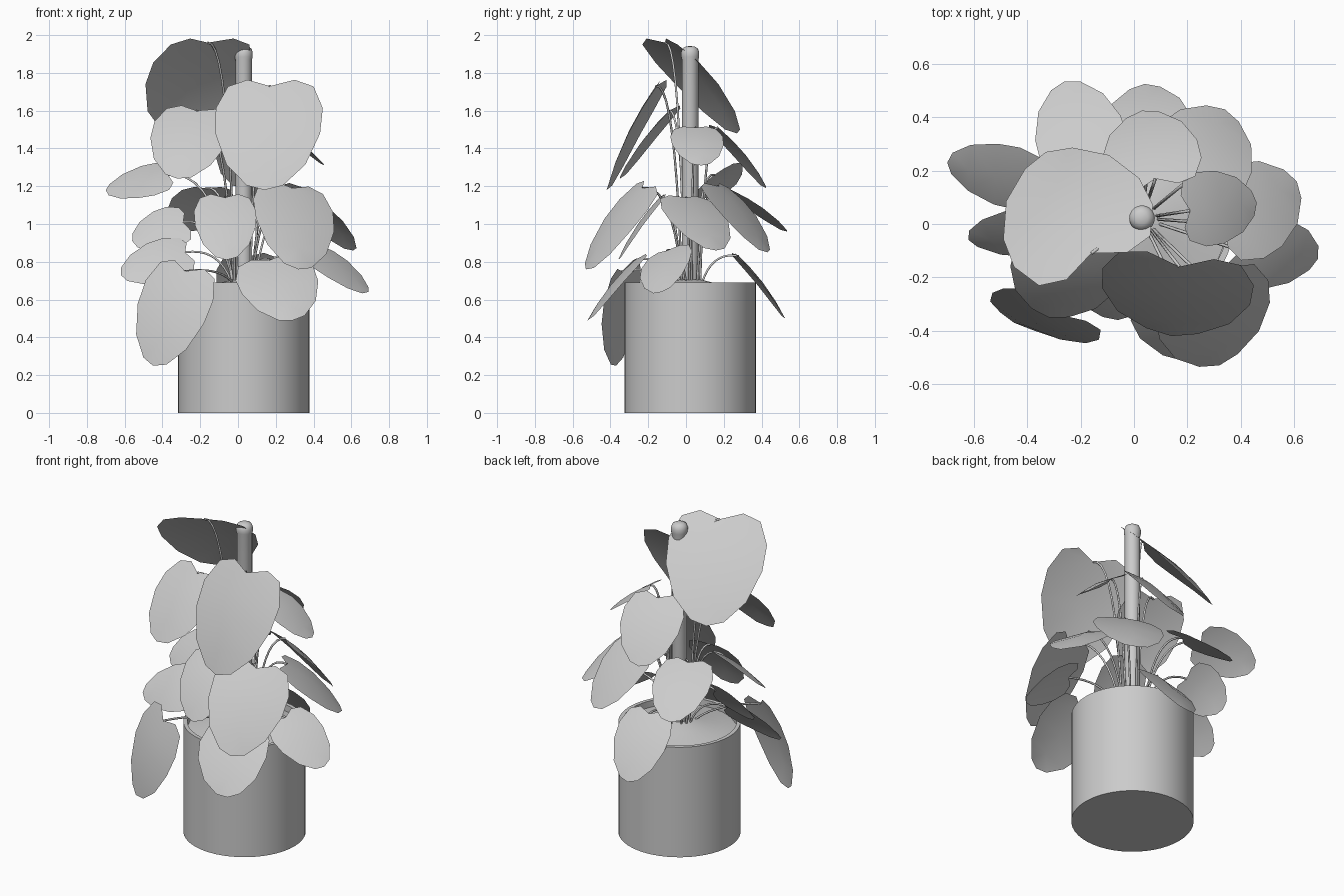
import bpy, bmesh, math
from mathutils import Vector

if "Cube" in bpy.data.objects:
    bpy.data.objects.remove(bpy.data.objects["Cube"])

CX, CY = 0.03, 0.022          # pot and pole axis


def finish(name, bm, angle=40):
    bmesh.ops.recalc_face_normals(bm, faces=bm.faces[:])
    me = bpy.data.meshes.new(name)
    bm.to_mesh(me)
    bm.free()
    ob = bpy.data.objects.new(name, me)
    bpy.context.collection.objects.link(ob)
    bpy.ops.object.select_all(action='DESELECT')
    ob.select_set(True)
    bpy.context.view_layer.objects.active = ob
    bpy.ops.object.shade_smooth_by_angle(angle=math.radians(angle))
    return ob


def lathe(name, profile, sides):
    bm = bmesh.new()
    vs = [bm.verts.new((CX + r, CY, z)) for r, z in profile]
    es = [bm.edges.new(p) for p in zip(vs, vs[1:])]
    bmesh.ops.spin(bm, geom=vs + es, cent=(CX, CY, 0), axis=(0, 0, 1),
                   angle=math.tau, steps=sides, use_merge=True)
    bmesh.ops.remove_doubles(bm, verts=bm.verts[:], dist=1e-5)
    return finish(name, bm)


# Half outline of a heart-shaped leaf (across, along) and its midrib stations
HALF = [(.22, -.08), (.4, -.02), (.5, .2), (.49, .45), (.37, .75), (.17, .95)]
RIB = [0, .2, .45, .75, 1]


def leaf(name, notch, tip, width, side=None):
    n0, t0 = Vector(notch), Vector(tip)
    axis = t0 - n0
    length = axis.length
    a = axis.normalized()
    s = Vector(side) if side else Vector((-axis.y, axis.x, 0))
    s = (s - a * s.dot(a)).normalized()
    nrm = s.cross(a)
    if nrm.z < 0:
        nrm.negate()
    bm = bmesh.new()

    def vert(u, v):
        h = .18 * length * v * (1 - v) - .12 * width * abs(u)
        return bm.verts.new(n0 + s * u * width + a * v * length + nrm * h)

    m = [vert(0, v) for v in RIB]
    for sign in (-1, 1):
        o = [vert(sign * u, v) for u, v in HALF]
        bm.faces.new((m[0], o[0], o[1]))
        for i in range(4):
            bm.faces.new((m[i], o[i + 1], o[i + 2], m[i + 1]))
    finish(name, bm, 60)


def stem(name, notch):
    # thin petiole rising beside the pole and arching out to the leaf
    end = Vector(notch)
    ang = math.atan2(end.y - CY, end.x - CX)
    base = Vector((CX + .055 * math.cos(ang), CY + .055 * math.sin(ang), .66))
    ctrl = base.lerp(end, .25)
    ctrl.z = end.z + .03
    cu = bpy.data.curves.new(name, 'CURVE')
    cu.dimensions = '3D'
    cu.bevel_depth = .006
    cu.bevel_resolution = 1
    sp = cu.splines.new('POLY')
    sp.points.add(10)
    for k, p in enumerate(sp.points):
        t = k / 10
        q = base * (1 - t) ** 2 + ctrl * 2 * t * (1 - t) + end * t * t
        p.co = (*q, 1)
    ob = bpy.data.objects.new(name, cu)
    bpy.context.collection.objects.link(ob)


# Pot, soil and support pole
lathe("pot", [(0, 0), (.348, 0), (.348, .69), (.325, .69), (.325, .62), (0, .62)], 48)
lathe("soil", [(.325, .65), (.25, .665), (.14, .685), (.06, .705), (0, .71)], 24)
lathe("support_pole", [(0, .6), (.044, .6), (.044, 1.87), (.048, 1.885),
                       (.048, 1.91), (.04, 1.93), (.022, 1.94), (0, 1.942)], 20)

# Leaves: notch, tip, width, optional side direction
LEAVES = [
    ((-.16, -.11, 1.96), (-.33, .27, 1.48), .57),
    ((.17, -.16, 1.73), (.14, -.42, 1.18), .57),
    ((-.22, -.09, 1.60), (-.32, -.35, 1.24), .42, (.42, -.04, .03)),
    ((-.37, .15, 1.26), (-.70, .23, 1.18), .29, (-.06, .23, .14)),
    ((.08, .17, 1.51), (.03, .425, 1.19), .37),
    ((.21, .05, 1.51), (.46, .08, 1.31), .28),
    ((-.17, .22, 1.19), (-.26, .535, .96), .34),
    ((.21, .17, 1.20), (.34, .43, .85), .40),
    ((.34, .0, 1.14), (.61, .16, .86), .37, (-.05, .2, -.06)),
    ((.29, -.23, 1.19), (.32, -.53, .76), .45, (.4, .18, 0)),
    ((-.07, -.14, 1.14), (-.06, -.36, .81), .33),
    ((.17, -.27, .81), (.29, -.52, .49), .43, (.42, .02, -.03)),
    ((.40, -.10, .86), (.69, -.13, .64), .30, (0, .23, .14)),
    ((-.29, .12, 1.01), (-.56, .12, .91), .29, (-.02, .15, .19)),
    ((-.28, -.02, .85), (-.62, -.06, .73), .29, (-.02, .15, .19)),
    ((-.28, -.34, .75), (-.45, -.37, .25), .42, (.4, -.2, -.05)),
    ((.06, .28, .83), (.04, .525, .50), .34),
]
for i, spec in enumerate(LEAVES, 1):
    leaf(f"leaf_{i:02d}", *spec)
    stem(f"leaf_stem_{i:02d}", spec[0])
